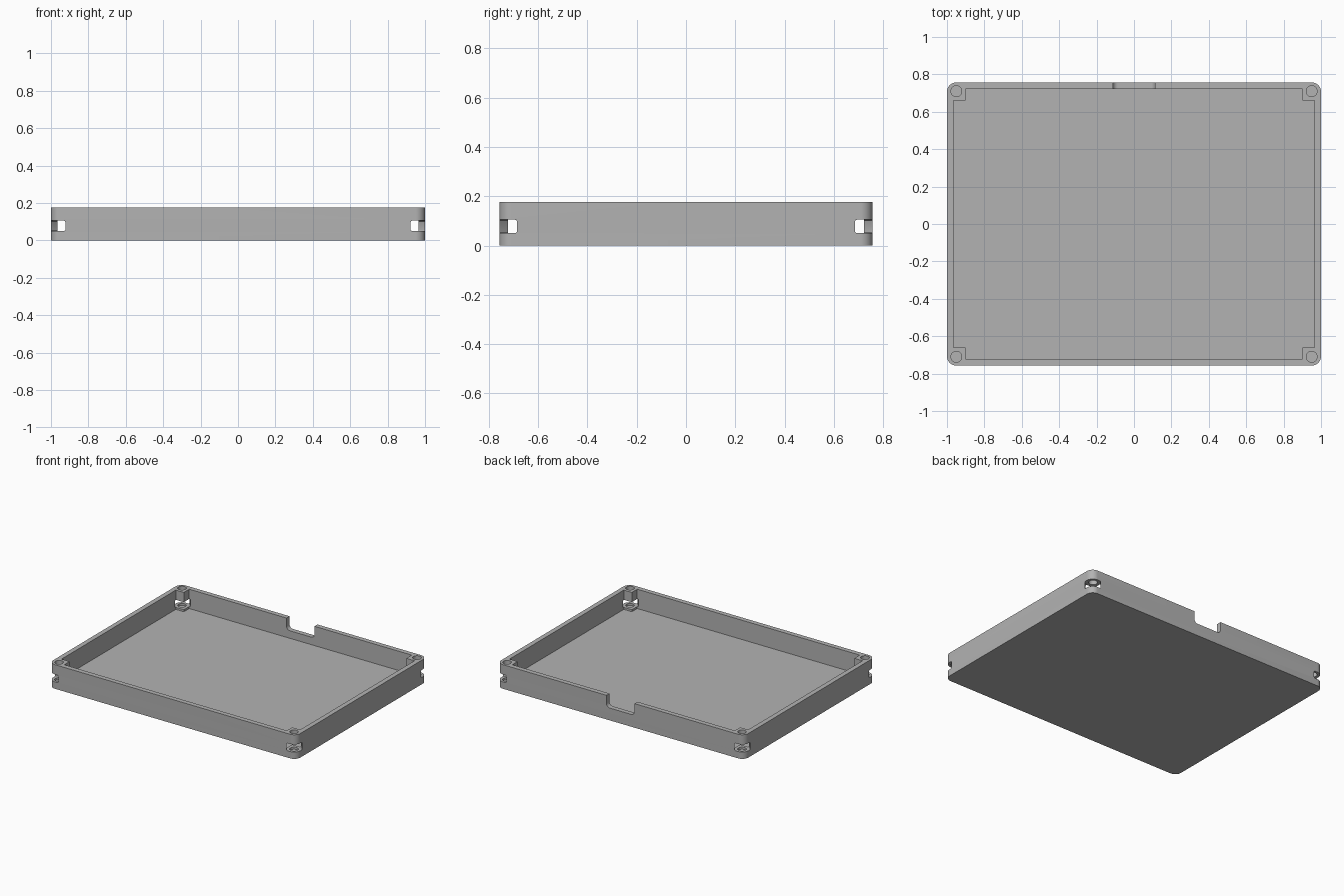
import bpy, bmesh, math
from mathutils import Matrix

if "Cube" in bpy.data.objects:
    bpy.data.objects.remove(bpy.data.objects["Cube"])

HALF_X, HALF_Y, HEIGHT = 1.0, 0.757, 0.176
WALL, FLOOR = 0.035, 0.035
POST_X, POST_Y = 0.90, 0.66          # inner faces of the corner posts
HOLE_X, HOLE_Y, HOLE_R = 0.95, 0.71, 0.029
SLOT_LOW, SLOT_HIGH, SLOT_HALF = 0.05, 0.105, 0.052
NOTCH_HALF, NOTCH_LOW, NOTCH_R = 0.113, 0.09, 0.027

grey = bpy.data.materials.new("plain_grey")
grey.use_nodes = True
colour = (0.45, 0.45, 0.45, 1)
grey.diffuse_color = colour
grey.node_tree.nodes["Principled BSDF"].inputs["Base Color"].default_value = colour


def rounded_rect(hx, hy, r, steps=8):
    """Outline of a rectangle with rounded corners."""
    pts = []
    for i, (sx, sy) in enumerate([(1, 1), (-1, 1), (-1, -1), (1, -1)]):
        for k in range(steps + 1):
            a = math.pi / 2 * (i + k / steps)
            pts.append((sx * (hx - r) + r * math.cos(a), sy * (hy - r) + r * math.sin(a)))
    return pts


def prism(name, outline, low, high, matrix=Matrix()):
    """Extrude an outline from low to high, then place it."""
    bm = bmesh.new()
    face = bm.faces.new([bm.verts.new((x, y, low)) for x, y in outline])
    top = bmesh.ops.extrude_face_region(bm, geom=[face])["geom"]
    bmesh.ops.translate(bm, vec=(0, 0, high - low),
                        verts=[v for v in top if isinstance(v, bmesh.types.BMVert)])
    bmesh.ops.recalc_face_normals(bm, faces=bm.faces)
    bm.transform(matrix)
    mesh = bpy.data.meshes.new(name)
    bm.to_mesh(mesh)
    bm.free()
    mesh.materials.append(grey)
    obj = bpy.data.objects.new(name, mesh)
    bpy.context.collection.objects.link(obj)
    return obj


def cut(target, cutter):
    """Subtract the cutter and remove it."""
    cutter.hide_render = True
    mod = target.modifiers.new("cut", "BOOLEAN")
    mod.operation, mod.solver, mod.object = "DIFFERENCE", "EXACT", cutter
    bpy.context.view_layer.objects.active = target
    bpy.ops.object.modifier_apply(modifier=mod.name)
    bpy.data.objects.remove(cutter)


# Outer block with rounded corners
tray = prism("tray", rounded_rect(HALF_X, HALF_Y, 0.05, 12), 0, HEIGHT)

# Cavity that leaves a square post in every corner
ix, iy = HALF_X - WALL, HALF_Y - WALL
cavity = []
for sx, sy in [(1, 1), (-1, 1), (-1, -1), (1, -1)]:
    corner = [(sx * ix, sy * POST_Y), (sx * POST_X, sy * POST_Y), (sx * POST_X, sy * iy)]
    cavity += corner if sx * sy > 0 else corner[::-1]
cut(tray, prism("cavity_cutter", cavity, FLOOR, HEIGHT + 0.1))

# Blind screw holes and diagonal nut slots in the posts
slot_mid, slot_rise = (SLOT_LOW + SLOT_HIGH) / 2, (SLOT_HIGH - SLOT_LOW) / 2
for sx in (1, -1):
    for sy in (1, -1):
        place = Matrix.Translation((sx * HOLE_X, sy * HOLE_Y, 0))
        cut(tray, prism("hole_cutter", rounded_rect(HOLE_R, HOLE_R, HOLE_R),
                        FLOOR, HEIGHT + 0.1, place))
        turn = Matrix.Rotation(math.atan2(sy, sx), 4, "Z") @ Matrix.Rotation(math.pi / 2, 4, "Y")
        lift = Matrix.Translation((0, 0, slot_mid))
        cut(tray, prism("slot_cutter", rounded_rect(slot_rise, SLOT_HALF, 0.006, 3),
                        -0.15, 0.15, place @ lift @ turn))

# Rounded cable notch in the back wall
notch_rise = 0.1
upright = Matrix.Translation((0, HALF_Y - WALL / 2, NOTCH_LOW + notch_rise)) \
    @ Matrix.Rotation(math.pi / 2, 4, "X")
cut(tray, prism("notch_cutter", rounded_rect(NOTCH_HALF, notch_rise, NOTCH_R),
                -0.05, 0.05, upright))

# Smooth the curved walls, keep the edges sharp
bpy.ops.object.select_all(action="DESELECT")
tray.select_set(True)
bpy.context.view_layer.objects.active = tray
bpy.ops.object.shade_smooth_by_angle(angle=math.radians(30))
